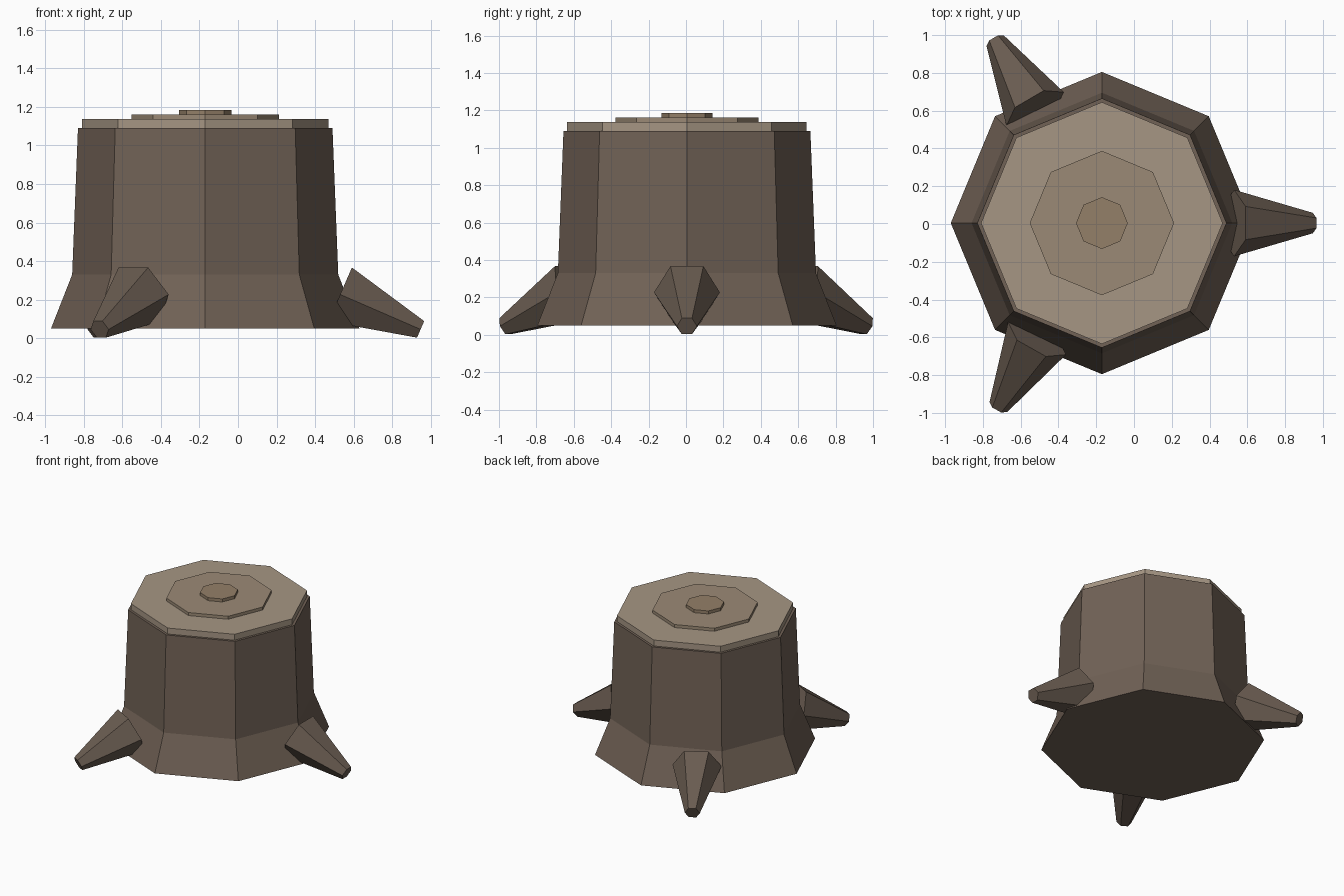
import bpy, bmesh
from math import sin, cos, pi
from mathutils import Vector

if "Cube" in bpy.data.objects:
    bpy.data.objects.remove(bpy.data.objects["Cube"])

CX, CY = -0.17, 0.005  # trunk axis


def material(name, rgb):
    m = bpy.data.materials.new(name)
    m.diffuse_color = (*rgb, 1)
    m.use_nodes = True
    m.node_tree.nodes["Principled BSDF"].inputs["Base Color"].default_value = m.diffuse_color
    return m


def loft(name, rings, mat):
    """Closed, flat-faced solid through a list of equal-sized vertex rings."""
    bm = bmesh.new()
    loops = [[bm.verts.new(p) for p in ring] for ring in rings]
    n = len(loops[0])
    for a, b in zip(loops, loops[1:]):
        for i in range(n):
            j = (i + 1) % n
            bm.faces.new((a[i], a[j], b[j], b[i]))
    bm.faces.new(loops[0][::-1])
    bm.faces.new(loops[-1])
    bmesh.ops.recalc_face_normals(bm, faces=bm.faces)
    mesh = bpy.data.meshes.new(name)
    bm.to_mesh(mesh)
    bm.free()
    mesh.materials.append(mat)
    ob = bpy.data.objects.new(name, mesh)
    bpy.context.collection.objects.link(ob)
    return ob


def ring(centre, u, v, r, n):
    return [centre + r * (cos(2 * pi * i / n) * u + sin(2 * pi * i / n) * v)
            for i in range(n)]


def octagons(name, profile, mat):
    X, Y = Vector((1, 0, 0)), Vector((0, 1, 0))
    loft(name, [ring(Vector((CX, CY, z)), X, Y, r, 8) for r, z in profile], mat)


bark = material("bark", (0.165, 0.122, 0.093))
root_bark = material("root_bark", (0.14, 0.105, 0.08))
cut_wood = material("cut_wood", (0.38, 0.305, 0.23))
ring_wood = material("ring_wood", (0.33, 0.255, 0.18))
core_wood = material("core_wood", (0.295, 0.215, 0.14))

# Flared trunk and the stacked growth rings of the cut
octagons("trunk", [(0.80, 0.05), (0.69, 0.33), (0.66, 1.09)], bark)
octagons("cut_top", [(0.64, 1.08), (0.64, 1.137)], cut_wood)
octagons("growth_ring", [(0.382, 1.13), (0.382, 1.161)], ring_wood)
octagons("heartwood", [(0.137, 1.15), (0.137, 1.185)], core_wood)

# Three six-sided tapering roots
for k in range(3):
    a = 2.1 * k
    out = Vector((cos(a), sin(a), 0))
    side = Vector((-sin(a), cos(a), 0))
    base = Vector((CX, CY, 0.227)) + out * 0.70
    tip = Vector((CX, CY, 0.046)) + out * 1.117
    up = (tip - base).normalized().cross(side)
    loft(f"root_{k + 1}", [ring(base, side, up, 0.176, 6),
                           ring(tip, side, up, 0.054, 6)], root_bark)
